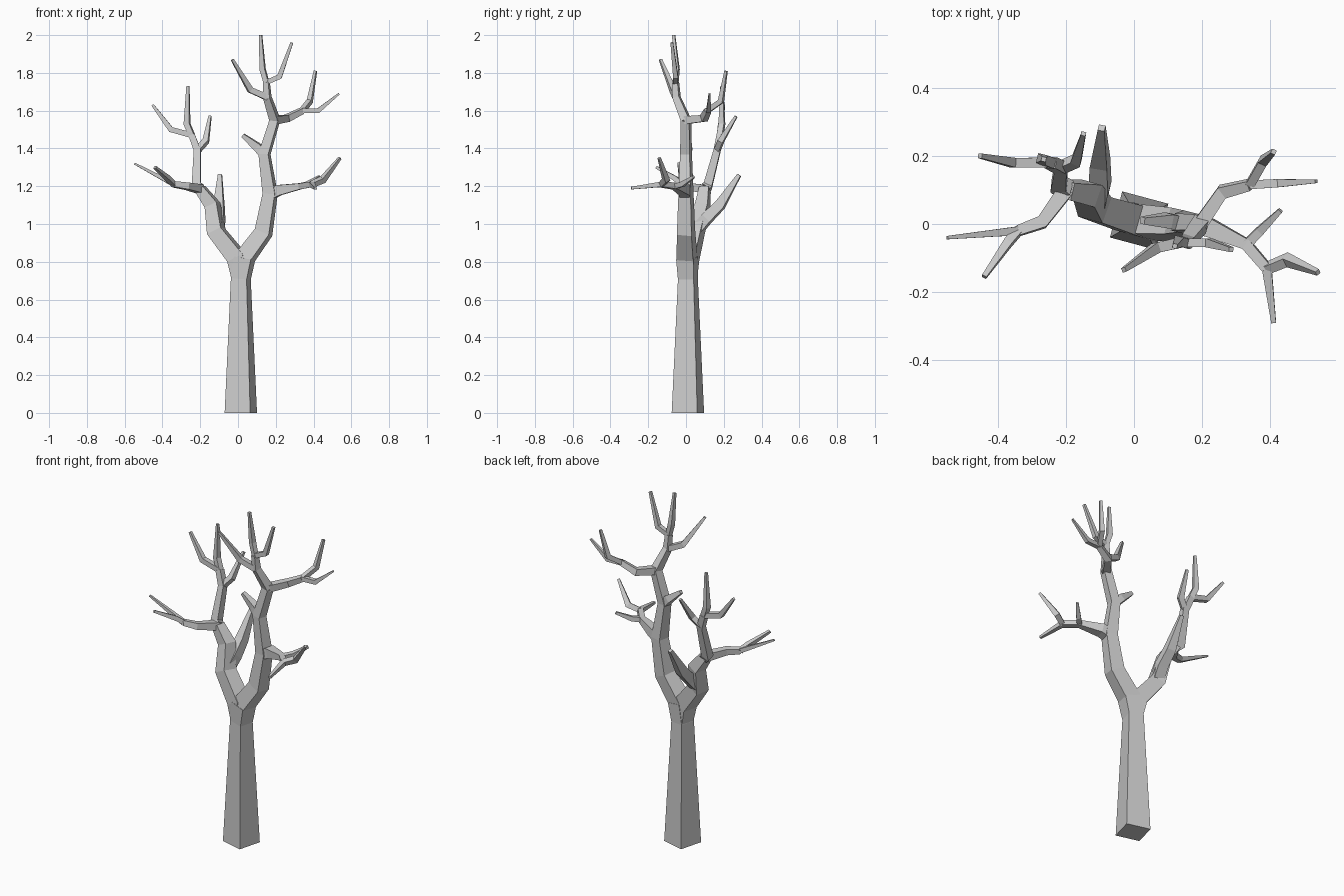
import bpy, bmesh, math
from mathutils import Vector

default_cube = bpy.data.objects.get("Cube")
if default_cube:
    bpy.data.objects.remove(default_cube, do_unlink=True)

# One flat bark colour
bark = bpy.data.materials.new("pale_grey_bark")
bark.use_nodes = True
bark_colour = (0.6, 0.6, 0.6, 1.0)
bark.diffuse_color = bark_colour
bark.node_tree.nodes["Principled BSDF"].inputs["Base Color"].default_value = bark_colour

TWIST = math.radians(-15)  # the square trunk is turned slightly about z


def first_section(point, direction, side):
    """Square corners around the first point, across the given direction."""
    across = Vector((math.cos(TWIST), math.sin(TWIST), 0))
    if abs(across.dot(direction)) > 0.8:
        across = Vector((0, 0, 1))
    across = (across - direction * across.dot(direction)).normalized()
    other = direction.cross(across)
    half = side / 2
    return [point + (across * a + other * b) * half
            for a, b in ((-1, -1), (1, -1), (1, 1), (-1, 1))]


def branch(name, path, sides):
    """Tapered four-sided tube with mitred bends; sides holds one width per point."""
    points = [Vector(p) for p in path]
    if len(sides) == 2:
        start, end = sides
        last = len(points) - 1
        sides = [start + (end - start) * i / last for i in range(len(points))]
    steps = [(b - a).normalized() for a, b in zip(points, points[1:])]
    rings = [first_section(points[0], steps[0], sides[0])]
    for i, step in enumerate(steps):
        point = points[i + 1]
        following = steps[min(i + 1, len(steps) - 1)]
        normal = (step + following).normalized()
        scale = sides[i + 1] / sides[i]
        ring = []
        for corner in rings[-1]:
            # Slide each corner along the step to the mitre plane, then taper
            slid = corner + step * ((point - corner).dot(normal) / step.dot(normal))
            ring.append(point + (slid - point) * scale)
        rings.append(ring)

    bm = bmesh.new()
    loops = [[bm.verts.new(c) for c in ring] for ring in rings]
    for low, high in zip(loops, loops[1:]):
        for k in range(4):
            n = (k + 1) % 4
            bm.faces.new((low[k], low[n], high[n], high[k]))
    bm.faces.new(loops[0][::-1])
    bm.faces.new(loops[-1])
    bmesh.ops.recalc_face_normals(bm, faces=bm.faces)
    mesh = bpy.data.meshes.new(name)
    bm.to_mesh(mesh)
    bm.free()
    mesh.materials.append(bark)
    bpy.context.collection.objects.link(bpy.data.objects.new(name, mesh))


TIP = 0.014

# Joints shared by several branches
crotch = (0.015, 0.01, 0.71)
left_elbow = (0.17, 0, 1.16)
left_bend = (0.14, 0, 1.37)
left_fork = (0.195, 0, 1.55)
crown_low = (0.155, -0.05, 1.67)
crown_high = (0.15, -0.055, 1.75)
outer_fork = (0.34, 0.115, 1.6)
side_fork = (0.33, -0.06, 1.2)
side_end = (0.39, -0.13, 1.21)
right_elbow = (-0.115, 0.05, 0.96)
right_knee = (-0.135, 0.09, 1.1)
right_top = (-0.2, 0.1, 1.185)
right_bend = (-0.215, 0.165, 1.39)
right_fork = (-0.245, 0.18, 1.47)
spread_fork = (-0.34, -0.02, 1.21)

# Trunk and the left limb that carries on from it
branch("trunk", [(0.015, 0.01, 0), crotch, (0.035, 0.005, 0.82)],
       [0.14, 0.086, 0.094])
branch("left_limb", [crotch, (0.035, 0.005, 0.82), (0.135, 0, 0.955),
                     left_elbow, left_bend, left_fork],
       [0.08, 0.09, 0.08, 0.066, 0.052, 0.046])

# Crown on the left limb
branch("crown_stem", [left_fork, crown_low, crown_high], [0.046, 0.036, 0.03])
branch("crown_top_twig", [crown_high, (0.13, -0.05, 1.82), (0.12, -0.065, 2)],
       [0.026, 0.028, TIP])
branch("crown_outer_twig", [crown_high, (0.22, -0.055, 1.78), (0.285, -0.075, 1.96)],
       [0.026, 0.026, TIP])
branch("crown_inner_twig", [crown_low, (0.065, -0.07, 1.71), (-0.03, -0.135, 1.87)],
       [0.032, 0.03, TIP])
branch("left_stub", [left_bend, (0.1, 0.01, 1.41), (0.025, 0.01, 1.47)],
       [0.046, 0.042, 0.02])

# Upper outer branch on the left limb
branch("upper_branch", [left_fork, (0.26, 0.095, 1.56), outer_fork],
       [0.042, 0.036, 0.03])
branch("upper_rear_twig", [outer_fork, (0.38, 0.185, 1.65), (0.41, 0.212, 1.81)],
       [0.026, 0.026, TIP])
branch("upper_outer_twig", [outer_fork, (0.425, 0.12, 1.6), (0.535, 0.125, 1.69)],
       [0.026, 0.024, 0.01])

# Lower side branch on the left limb
branch("side_branch", [left_elbow, (0.22, -0.01, 1.18), side_fork, side_end],
       [0.06, 0.055, 0.032, 0.03])
branch("side_rear_twig", [side_fork, (0.37, -0.02, 1.21), (0.43, 0.04, 1.25)],
       [0.028, 0.026, TIP])
branch("side_outer_twig", [side_end, (0.45, -0.105, 1.235), (0.54, -0.142, 1.35)],
       [0.028, 0.03, TIP])
branch("side_front_twig", [side_end, (0.41, -0.29, 1.19)], [0.028, TIP])

# Right limb
branch("right_limb", [crotch, (-0.005, 0.015, 0.82), right_elbow, right_knee, right_top],
       [0.08, 0.09, 0.08, 0.068, 0.052])
branch("rear_stub", [right_elbow, (-0.1, 0.11, 1.03), (-0.1, 0.18, 1.1), (-0.095, 0.282, 1.26)],
       [0.06, 0.058, 0.052, 0.02])
branch("right_upper_branch", [right_top, (-0.22, 0.115, 1.2), right_bend, right_fork],
       [0.05, 0.046, 0.036, 0.034])

# Twigs above the right limb
branch("right_top_twig", [right_fork, (-0.27, 0.19, 1.53), (-0.265, 0.19, 1.73)],
       [0.03, 0.03, TIP])
branch("right_outer_twig", [right_fork, (-0.355, 0.18, 1.5), (-0.452, 0.2, 1.63)],
       [0.03, 0.028, TIP])
branch("right_inner_twig", [right_bend, (-0.17, 0.185, 1.44), (-0.148, 0.265, 1.57)],
       [0.03, 0.03, TIP])

# Spreading branch on the right limb
branch("spread_branch", [right_top, (-0.27, 0.005, 1.2), spread_fork],
       [0.046, 0.036, 0.03])
branch("spread_outer_twig", [spread_fork, (-0.548, -0.04, 1.32)], [0.026, 0.01])
branch("spread_front_twig", [spread_fork, (-0.37, -0.055, 1.24), (-0.44, -0.155, 1.3)],
       [0.026, 0.026, TIP])
